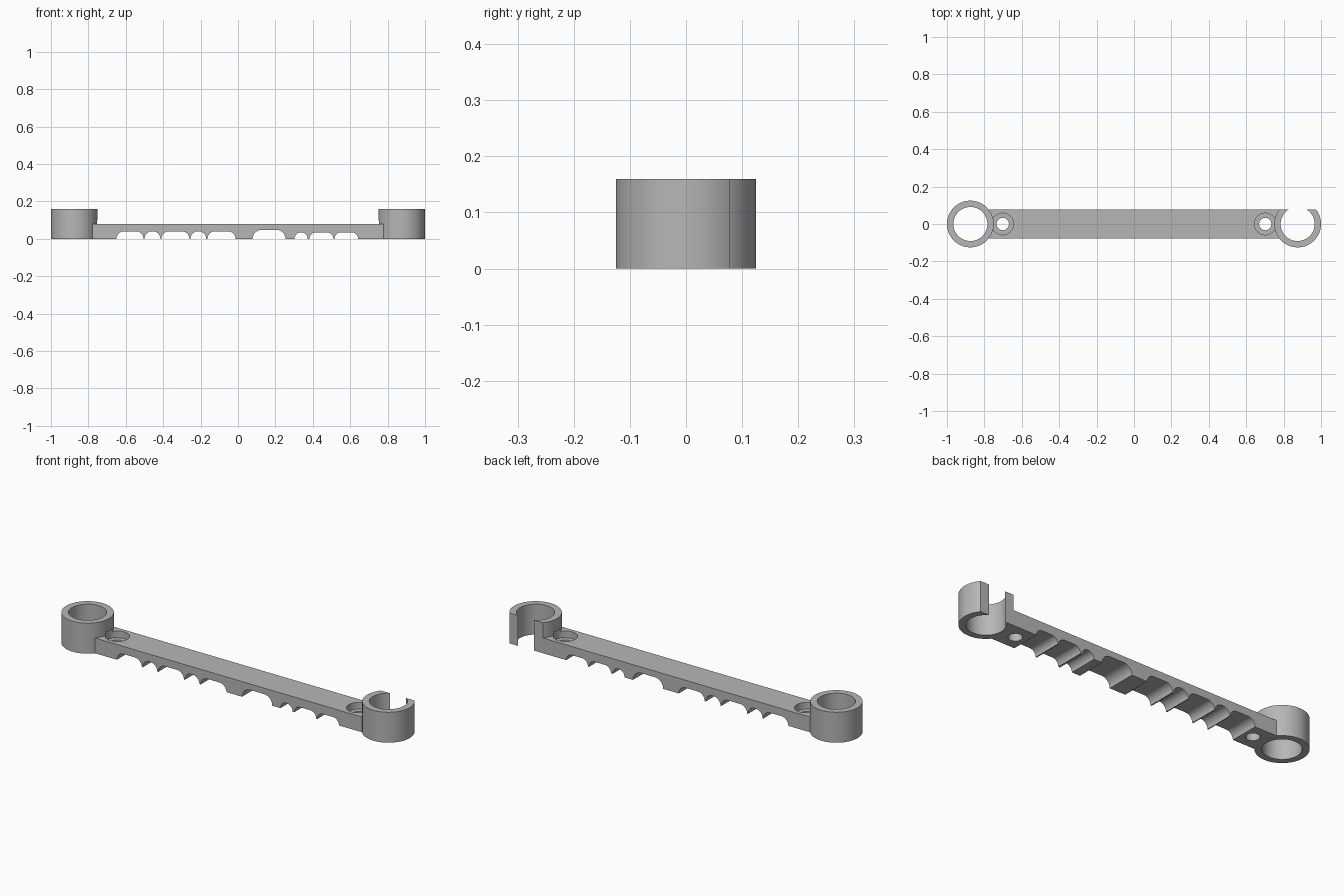
import bpy, bmesh, math

cube = bpy.data.objects.get("Cube")
if cube:
    bpy.data.objects.remove(cube, do_unlink=True)

grey = bpy.data.materials.new("plain grey")
grey.use_nodes = True
grey.diffuse_color = (0.47, 0.47, 0.47, 1)
grey.node_tree.nodes["Principled BSDF"].inputs["Base Color"].default_value = grey.diffuse_color

HALF_Y, BAR_H, RING_H = 0.078, 0.08, 0.16
RING_X, RING_R, BORE_R = 0.875, 0.125, 0.091
SCREW_X = 0.702


def prism(name, points, offset):
    """Extrude a closed outline of 3D points along an offset vector."""
    bm = bmesh.new()
    face = bm.faces.new([bm.verts.new(p) for p in points])
    new = bmesh.ops.extrude_face_region(bm, geom=[face])["geom"]
    bmesh.ops.translate(bm, vec=offset, verts=[v for v in new if isinstance(v, bmesh.types.BMVert)])
    bmesh.ops.recalc_face_normals(bm, faces=bm.faces)
    mesh = bpy.data.meshes.new(name)
    bm.to_mesh(mesh)
    bm.free()
    mesh.materials.append(grey)
    ob = bpy.data.objects.new(name, mesh)
    bpy.context.collection.objects.link(ob)
    return ob


def disc(name, x, r, z0, z1, sides=64):
    turns = [2 * math.pi * i / sides for i in range(sides)]
    return prism(name, [(x + r * math.cos(t), r * math.sin(t), z0) for t in turns], (0, 0, z1 - z0))


def combine(target, other, operation):
    """Apply a boolean and discard the helper."""
    mod = target.modifiers.new(operation, "BOOLEAN")
    mod.operation, mod.object, mod.solver = operation, other, "EXACT"
    bpy.context.view_layer.objects.active = target
    bpy.ops.object.modifier_apply(modifier=mod.name)
    bpy.data.objects.remove(other, do_unlink=True)


# Bar with round-cornered cable notches along the underside: (left, right, height)
notches = [(-0.65, -0.505, 0.04), (-0.5, -0.415, 0.04), (-0.41, -0.26, 0.04),
           (-0.255, -0.17, 0.04), (-0.163, -0.013, 0.04), (0.078, 0.254, 0.048),
           (0.302, 0.372, 0.035), (0.382, 0.51, 0.035), (0.516, 0.642, 0.035)]
STEPS = 10
outline = [(-RING_X, 0)]
for left, right, r in notches:
    arc = [math.pi / 2 * i / STEPS for i in range(STEPS + 1)]
    outline += [(left + r * (1 - math.cos(t)), r * math.sin(t)) for t in arc]
    outline += [(right - r * (1 - math.cos(t)), r * math.sin(t)) for t in reversed(arc)]
outline += [(RING_X, 0), (RING_X, BAR_H), (-RING_X, BAR_H)]
body = prism("cable_comb_bar", [(x, -HALF_Y, z) for x, z in outline], (0, 2 * HALF_Y, 0))

# Closed ring on one end, ring with a flat open back on the other
combine(body, disc("closed_ring", -RING_X, RING_R, 0, RING_H), "UNION")
start = math.pi - math.asin(HALF_Y / RING_R)
sweep = math.pi + 2 * math.asin(HALF_Y / RING_R)
angles = [start + sweep * i / 48 for i in range(49)]
open_ring = prism("open_ring", [(RING_X + RING_R * math.cos(t), RING_R * math.sin(t), 0)
                                for t in angles], (0, 0, RING_H))
combine(body, open_ring, "UNION")

# Bores, screw recesses and screw holes at both ends
for side in (-1, 1):
    combine(body, disc("bore", side * RING_X, BORE_R, -0.1, 0.3), "DIFFERENCE")
    combine(body, disc("recess", side * SCREW_X, 0.058, 0.045, 0.097, 48), "DIFFERENCE")
    combine(body, disc("screw_hole", side * SCREW_X, 0.034, -0.1, 0.06, 12), "DIFFERENCE")

bpy.ops.object.select_all(action="DESELECT")
body.select_set(True)
bpy.context.view_layer.objects.active = body
bpy.ops.object.shade_smooth_by_angle(angle=math.radians(32))
